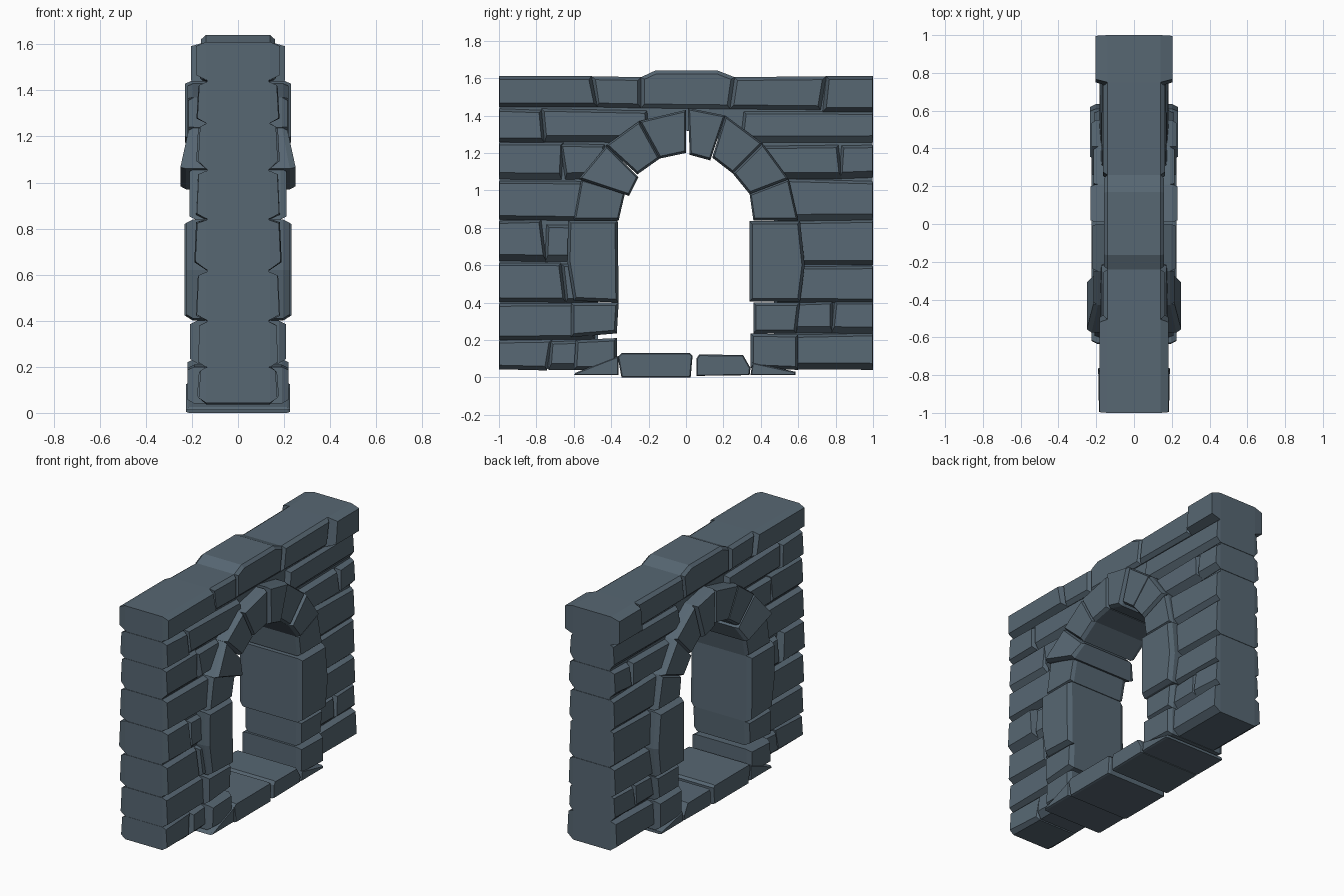
import bpy, bmesh, random
from mathutils import Vector, Matrix

random.seed(4)
mat = bpy.data.materials.new("slate_blue_stone")
mat.diffuse_color = (0.095, 0.135, 0.17, 1)


def inset_poly(p, side, under):
    """Offset a counter-clockwise (y, z) outline inwards; underside edges get a wider chamfer."""
    lines = []
    for i, a in enumerate(p):
        b = p[(i + 1) % len(p)]
        e = (Vector(b) - Vector(a)).normalized()
        n = Vector((-e.y, e.x))
        d = under if n.y > 0.5 else side
        if abs(a[0]) > 0.98 and abs(b[0]) > 0.98 and a[0] * b[0] > 0:
            d = 0.004                       # ends of the wall stay flush
        lines.append((n, d))
    out = []
    for i, v in enumerate(p):
        (n1, d1), (n2, d2) = lines[i - 1], lines[i]
        m = Matrix(((n1.x, n1.y), (n2.x, n2.y)))
        out.append(Vector(v) + m.inverted() @ Vector((d1, d2)))
    return out


def stone(name, p, depth, shoulder, side=0.012, under=0.025):
    """Block running through the wall, with chamfered faces on both sides."""
    n = len(p)
    deps = depth if isinstance(depth, (list, tuple)) else [depth] * n
    q = inset_poly(p, side, under)
    bm = bmesh.new()
    sh = [shoulder if shoulder > 0 else d + shoulder for d in deps]
    rings = [[bm.verts.new((-deps[i], q[i].x, q[i].y)) for i in range(n)],
             [bm.verts.new((-sh[i], *p[i])) for i in range(n)],
             [bm.verts.new((sh[i], *p[i])) for i in range(n)],
             [bm.verts.new((deps[i], q[i].x, q[i].y)) for i in range(n)]]
    bm.faces.new(rings[0][::-1])
    bm.faces.new(rings[3])
    for a, b in zip(rings, rings[1:]):
        for i in range(n):
            j = (i + 1) % n
            bm.faces.new((a[i], a[j], b[j], b[i]))
    bmesh.ops.recalc_face_normals(bm, faces=bm.faces)
    me = bpy.data.meshes.new(name)
    bm.to_mesh(me)
    bm.free()
    me.materials.append(mat)
    ob = bpy.data.objects.new(name, me)
    bpy.context.collection.objects.link(ob)
    return ob


# Core of the wall: inverted U hidden behind the stones
core = [(-.997, .045), (-.47, .045), (-.47, .9), (-.4, 1.1), (-.2, 1.27), (0, 1.32),
        (.2, 1.27), (.4, 1.1), (.47, .9), (.47, .045), (.997, .045), (.997, 1.6), (-.997, 1.6)]
stone("wall_core", core, 0.135, 0.134, 0.001, 0.001)

# Wall courses: bottom z, top z, joint positions; inner ends run under the arch ring
courses = [
    (1.26, 1.43, [-1, -.765, -.2]), (1.255, 1.415, [.3, 1]),
    (1.06, 1.25, [-1, -.66, -.42]), (1.065, 1.24, [.42, .825, 1]),
    (.84, 1.055, [-1, -.48]), (.84, 1.055, [.48, 1]),
    (.62, .835, [-1, -.76]), (.62, .815, [-.75, -.48]), (.605, .835, [.48, 1]),
    (.4, .61, [-1, -.655, -.48]), (.4, .6, [.48, 1]),
    (.2, .4, [-1, -.48]), (.235, .4, [.48, .785, 1]),
    (.04, .195, [-1, -.73, -.48]), (.04, .23, [.48, 1])]
for z0, z1, ys in courses:
    for a, b in zip(ys, ys[1:]):
        j = lambda: random.uniform(-.008, .008)
        t, s = random.uniform(-.015, .015), random.uniform(-.012, .012)
        ta, tb = (0 if abs(a) == 1 else t), (0 if abs(b) == 1 else t)
        d = random.uniform(.162, .178)
        poly = [(a - ta, z0 + j() * .5), (b - tb, z0 + j() * .5), (b + tb, z1 + j()), (a + ta, z1 + j())]
        low = random.uniform(-.012, .008)
        stone("wall_stone", poly, [d + .008, d + .008 + low, d + low, d], .138, .014, random.choice((.022, .035)))

# Coping stones along the top
coping = [
    (.182, [(-1, 1.445), (-.47, 1.445), (-.505, 1.61), (-1, 1.61)]),
    (.165, [(-.48, 1.445), (-.24, 1.44), (-.24, 1.605), (-.505, 1.61)]),
    (.16, [(-.24, 1.44), (.235, 1.435), (.26, 1.605), (.17, 1.64), (-.165, 1.64), (-.24, 1.605)]),
    (.165, [(.235, 1.435), (.72, 1.43), (.75, 1.61), (.26, 1.605)]),
    (.203, [(.73, 1.42), (1, 1.42), (1, 1.61), (.75, 1.61)])]
for d, poly in coping:
    stone("coping_stone", poly, d, .14, .018, .022)

# Arch ring, left side springer to right side springer
arch = [
    (.21, [(-.6, .84), (-.36, .84), (-.325, .99), (-.56, 1.06)]),
    ((.25, .25, .205, .215), [(-.575, 1.06), (-.305, .97), (-.255, 1.07), (-.425, 1.24)]),
    (.215, [(-.43, 1.24), (-.26, 1.085), (-.14, 1.17), (-.25, 1.37)]),
    (.22, [(-.25, 1.37), (-.14, 1.17), (0, 1.2), (0, 1.43)]),
    (.23, [(.01, 1.44), (.02, 1.19), (.13, 1.16), (.21, 1.4)]),
    (.215, [(.21, 1.4), (.14, 1.175), (.25, 1.09), (.41, 1.25)]),
    (.225, [(.41, 1.25), (.25, 1.09), (.34, .98), (.55, 1.06)]),
    (.21, [(.55, 1.06), (.34, .98), (.36, .84), (.6, .84)])]
for d, poly in arch:
    if poly[0][0] * (poly[1][1] - poly[2][1]) and sum(
            a[0] * b[1] - a[1] * b[0] for a, b in zip(poly, poly[1:] + poly[:1])) < 0:
        poly = poly[::-1]
    stone("arch_stone", poly, d, -.025, .009, .012)

# Jamb stones either side of the opening
jambs = [
    (.225, [(-.6, .41), (-.36, .4), (-.365, .84), (-.63, .84), (-.635, .62)]),
    (.208, [(-.615, .215), (-.37, .235), (-.36, .4), (-.615, .4)]),
    (.22, [(-.6, .04), (-.37, .04), (-.37, .21), (-.59, .2)]),
    (.232, [(.34, .405), (.61, .405), (.635, .6), (.61, .835), (.34, .835)]),
    (.208, [(.36, .235), (.59, .235), (.61, .4), (.36, .4)]),
    (.22, [(.345, .05), (.6, .04), (.6, .23), (.345, .235)])]
for d, poly in jambs:
    stone("jamb_stone", poly, d, -.03, .015, .018)

# Threshold slabs with sloping ends
slabs = [
    [(-.6, .012), (-.36, .012), (-.36, .115), (-.59, .025)],
    [(-.345, 0), (.025, 0), (.035, .115), (.02, .13), (-.345, .13), (-.365, .11)],
    [(.055, .008), (.34, .012), (.345, .05), (.305, .12), (.07, .122), (.055, .1)],
    [(.345, .012), (.585, .012), (.585, .03), (.355, .08)]]
for poly in slabs:
    stone("threshold_slab", poly, .226, -.012, .006, .004)
